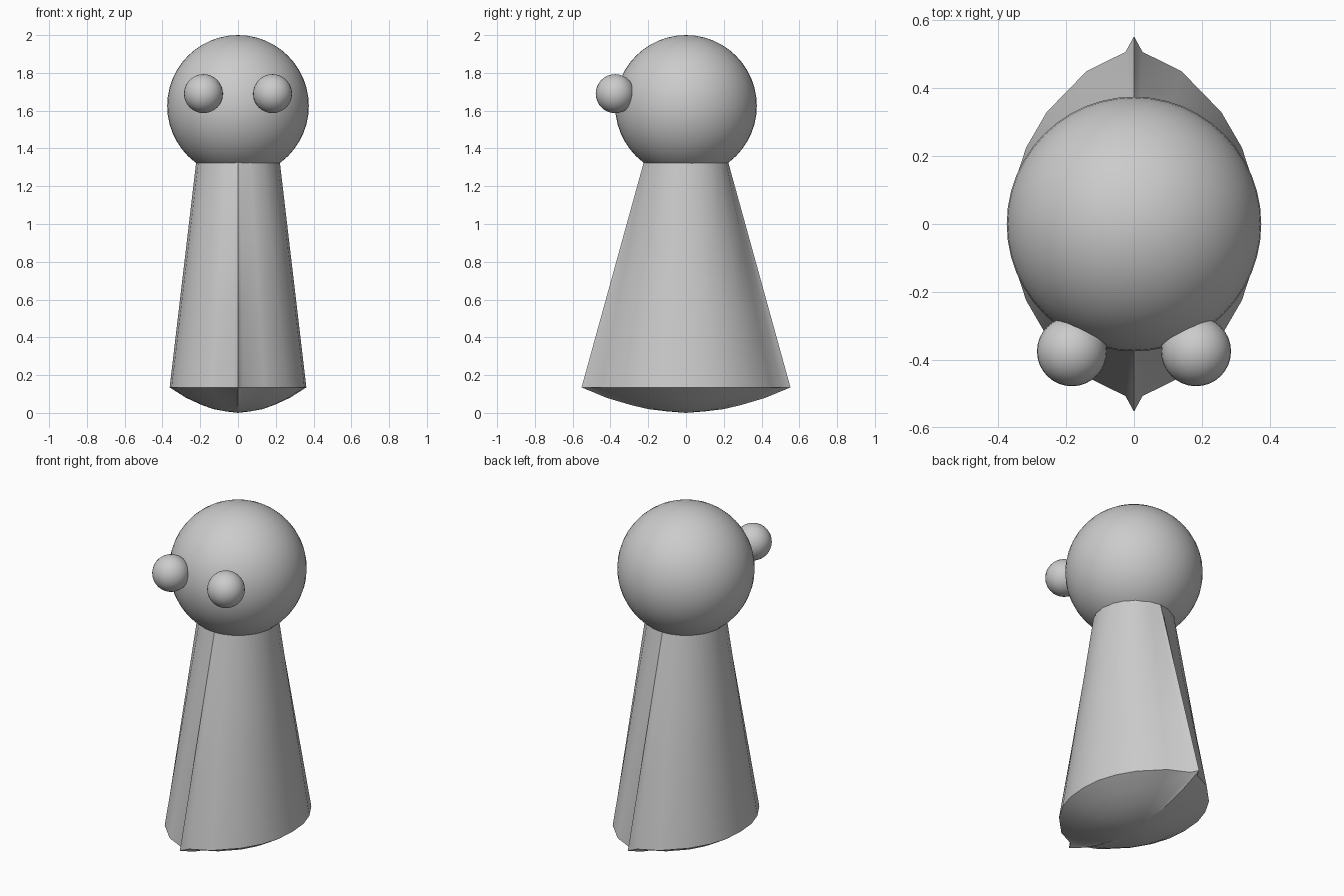
import bpy, bmesh, math

if "Cube" in bpy.data.objects:
    bpy.data.objects.remove(bpy.data.objects["Cube"])


def ball(name, loc, r, seg, rings):
    bpy.ops.mesh.primitive_uv_sphere_add(segments=seg, ring_count=rings, radius=r, location=loc)
    ob = bpy.context.object
    ob.name = name
    bpy.ops.object.shade_smooth()
    return ob


# Head and two bulging eyes
ball("head", (0, 0, 1.625), 0.375, 48, 24)
for side, label in ((-1, "left"), (1, "right")):
    ball("eye_" + label, (side * 0.183, -0.375, 1.69), 0.103, 32, 16)

# Quarter of the hem outline, ending in a narrow ridge at front and back
quarter = [(0.362, 0), (0.352, 0.12), (0.318, 0.225), (0.257, 0.33),
           (0.14, 0.45), (0.025, 0.507), (0, 0.553)]


def full(q):
    q2 = [(-x, y) for x, y in reversed(q[:-1])]
    half = q + q2
    return half + [(x, -y) for x, y in reversed(half[1:-1])]


hem = full(quarter)
neck = full([(0.22 * math.cos(a), 0.22 * math.sin(a))
             for a in [math.atan2(y, x) for x, y in quarter]])

# Flared body with a shallow rounded underside
bm = bmesh.new()
rings = []


def add_ring(points, z):
    rings.append([bm.verts.new((x, y, z)) for x, y in points])


for scale, z in ((0.18, 0.008), (0.36, 0.02), (0.53, 0.042), (0.76, 0.08)):
    add_ring([(x * scale, y * scale) for x, y in hem], z)
for t in (0, 0.33, 0.66, 1):
    add_ring([(a[0] + (b[0] - a[0]) * t, a[1] + (b[1] - a[1]) * t)
              for a, b in zip(hem, neck)], 0.135 + (1.34 - 0.135) * t)

n = len(hem)
for low, high in zip(rings, rings[1:]):
    for i in range(n):
        j = (i + 1) % n
        bm.faces.new((low[i], low[j], high[j], high[i]))
tip = bm.verts.new((0, 0, 0.0))
for i in range(n):
    bm.faces.new((tip, rings[0][(i + 1) % n], rings[0][i]))
bm.faces.new(rings[-1])
bmesh.ops.recalc_face_normals(bm, faces=bm.faces)
mesh = bpy.data.meshes.new("body")
bm.to_mesh(mesh)
bm.free()
body = bpy.data.objects.new("body", mesh)
bpy.context.collection.objects.link(body)
bpy.ops.object.select_all(action='DESELECT')
body.select_set(True)
bpy.context.view_layer.objects.active = body
bpy.ops.object.shade_smooth_by_angle(angle=math.radians(35))
